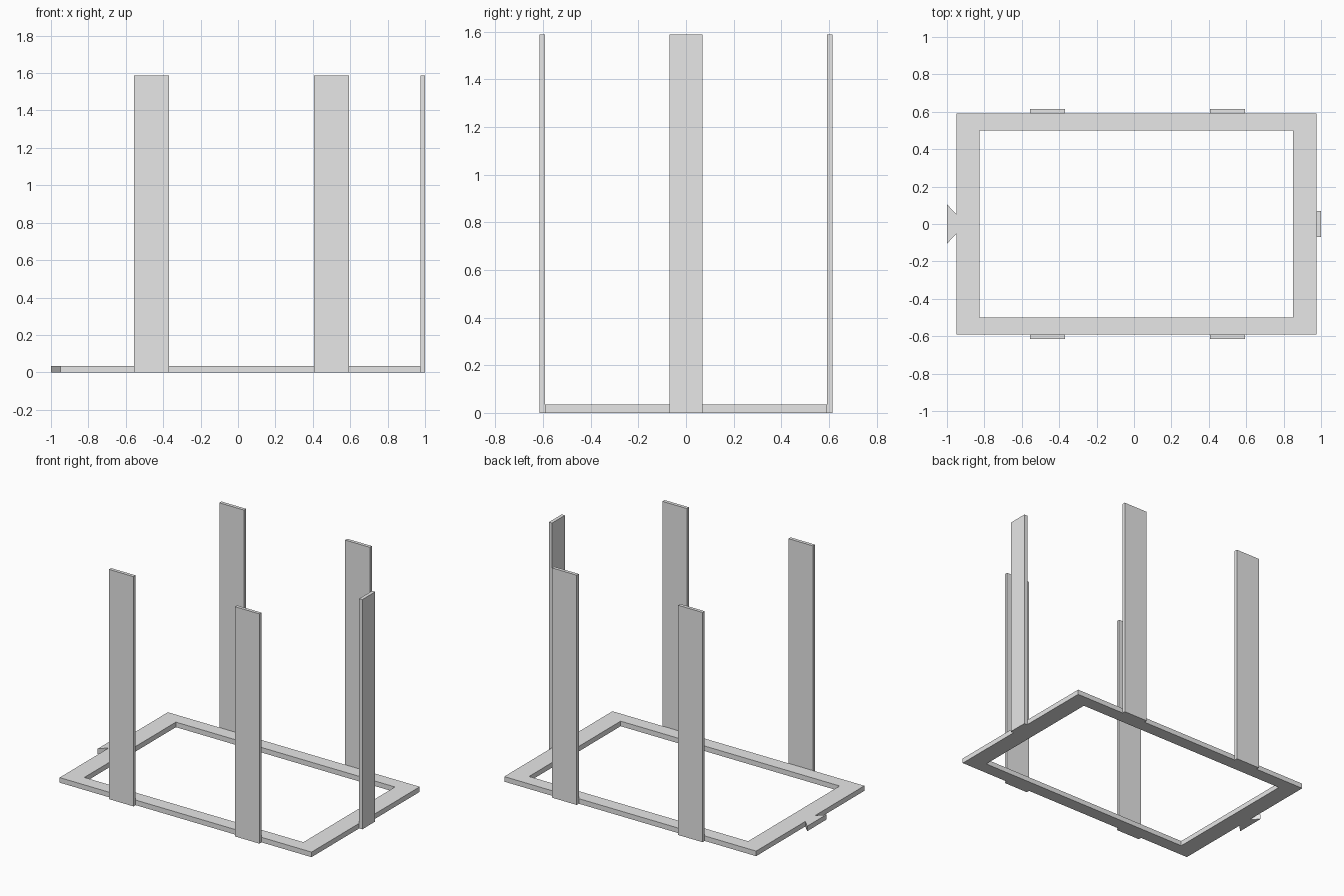
import bpy
import bmesh

default = bpy.data.objects.get("Cube")
if default:
    bpy.data.objects.remove(default, do_unlink=True)

BASE_H = 0.035      # thickness of the base frame
STRAP_H = 1.588     # height of the upright straps
LEFT, RIGHT = -0.95, 0.976
HALF_Y = 0.591
THICK = 0.023       # strap thickness

grey = bpy.data.materials.new("plain_grey")
grey.use_nodes = True
colour = (0.8, 0.8, 0.8, 1.0)
grey.diffuse_color = colour
grey.node_tree.nodes["Principled BSDF"].inputs["Base Color"].default_value = colour


def extrude_faces(name, polygons, height):
    """Raise flat polygons on the ground into one solid part."""
    bm = bmesh.new()
    for poly in polygons:
        bm.faces.new([bm.verts.new((x, y, 0)) for x, y in poly])
    bmesh.ops.remove_doubles(bm, verts=bm.verts[:], dist=1e-5)
    ext = bmesh.ops.extrude_face_region(bm, geom=bm.faces[:], use_keep_orig=True)
    top = [v for v in ext["geom"] if isinstance(v, bmesh.types.BMVert)]
    bmesh.ops.translate(bm, verts=top, vec=(0, 0, height))
    bmesh.ops.recalc_face_normals(bm, faces=bm.faces[:])
    mesh = bpy.data.meshes.new(name)
    bm.to_mesh(mesh)
    bm.free()
    mesh.materials.append(grey)
    obj = bpy.data.objects.new(name, mesh)
    bpy.context.collection.objects.link(obj)
    return obj


def rectangle(x0, x1, y0, y1):
    return [(x0, y0), (x1, y0), (x1, y1), (x0, y1)]


# Base frame: mitred ring around a rectangular opening
outer = rectangle(LEFT, RIGHT, -HALF_Y, HALF_Y)
inner = rectangle(-0.825, 0.85, -0.5, 0.5)
ring = []
for i in range(4):
    j = (i + 1) % 4
    ring.append([outer[i], outer[j], inner[j], inner[i]])
extrude_faces("base_frame", ring, BASE_H)

# Dovetail tab on one end, widening outwards
tab = [(LEFT, -0.053), (LEFT, 0.053), (-1.0, 0.105), (-1.0, -0.105)]
extrude_faces("dovetail_tab", [tab], BASE_H)

# Upright straps along both long sides
for side, y0, y1 in (("front", -HALF_Y - THICK, -HALF_Y),
                     ("back", HALF_Y, HALF_Y + THICK)):
    for end, x in (("right", -0.463), ("left", 0.5)):
        extrude_faces(f"{side}_{end}_strap",
                      [rectangle(x - 0.094, x + 0.094, y0, y1)], STRAP_H)

# Upright strap on the end opposite the tab
extrude_faces("end_strap", [rectangle(RIGHT, 1.0, -0.07, 0.07)], STRAP_H)
